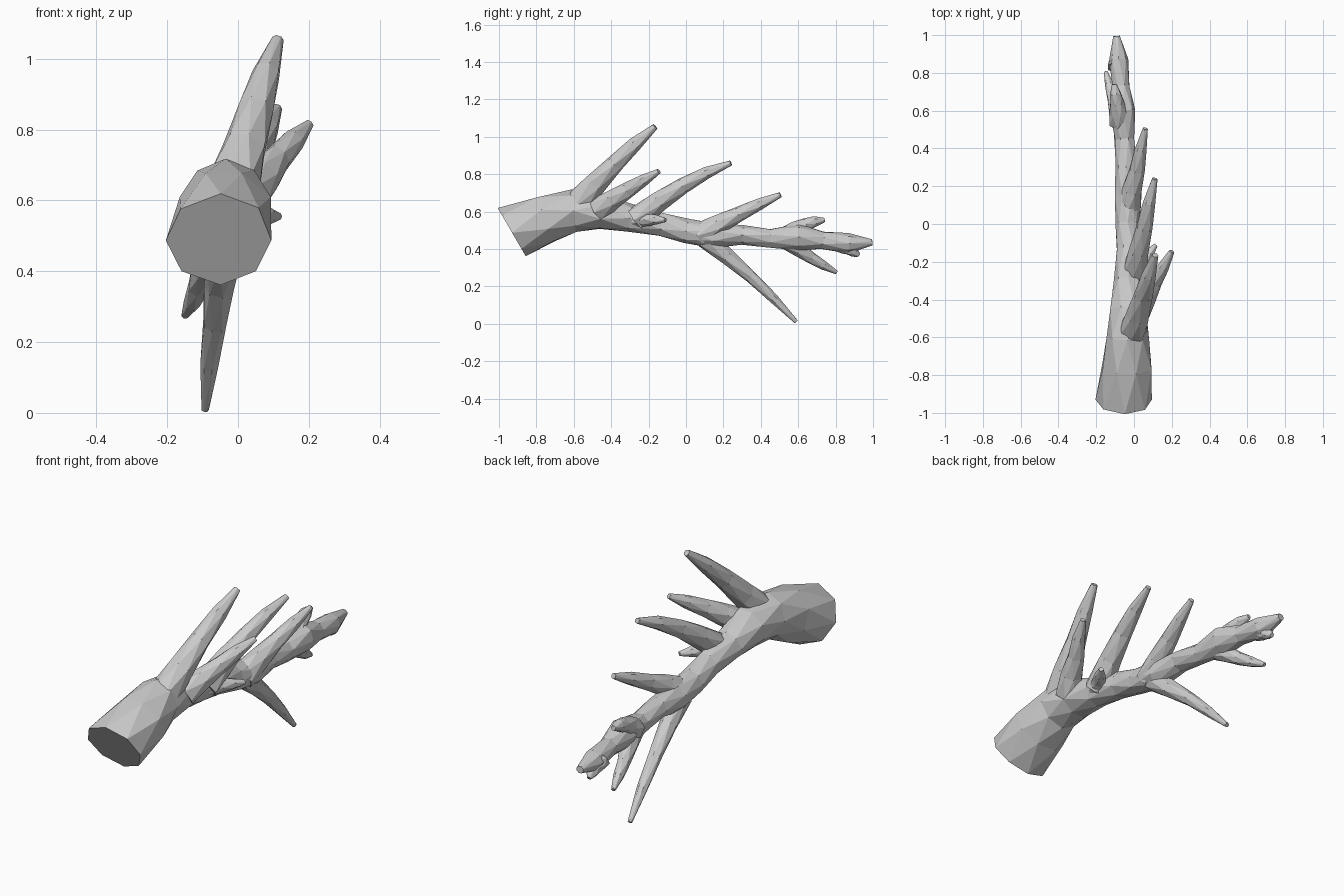
import bpy, bmesh, math, random
from mathutils import Vector

if "Cube" in bpy.data.objects:
    bpy.data.objects.remove(bpy.data.objects["Cube"])

random.seed(4)


def limb(name, centres, radii, sides, start_dir=None):
    """Faceted tube; staggered rings joined by triangles look like chiselled bark."""
    bm = bmesh.new()
    rings = []
    last = len(centres) - 1
    for i, (c, r) in enumerate(zip(centres, radii)):
        t = centres[min(i + 1, last)] - centres[max(i - 1, 0)]
        if i == 0 and start_dir:
            t = start_dir
        t = t.normalized()
        u = Vector((1, 0, 0))
        u = (u - t * u.dot(t)).normalized()
        v = t.cross(u)
        ring = []
        for k in range(sides):
            a = 2 * math.pi * (k + 0.5 * (i % 2)) / sides
            f = r * random.uniform(1.0, 1.1)
            ring.append(bm.verts.new(c + (u * math.cos(a) + v * math.sin(a)) * f))
        rings.append(ring)
    for i, (a, b) in enumerate(zip(rings, rings[1:])):
        for k in range(sides):
            n = (k + 1) % sides
            if i % 2 == 0:
                bm.faces.new((a[k], a[n], b[k]))
                bm.faces.new((a[n], b[n], b[k]))
            else:
                bm.faces.new((a[k], a[n], b[n]))
                bm.faces.new((a[k], b[n], b[k]))
    bm.faces.new(rings[0][::-1])
    bm.faces.new(rings[-1])
    bmesh.ops.recalc_face_normals(bm, faces=bm.faces)
    me = bpy.data.meshes.new(name)
    bm.to_mesh(me)
    bm.free()
    ob = bpy.data.objects.new(name, me)
    bpy.context.collection.objects.link(ob)
    return ob


def shoot(name, start, tip, r, bend):
    """Flared root, nearly even middle, short pointed tip; bowed upward by bend."""
    a, b = Vector(start), Vector(tip)
    centres = [a.lerp(b, t) + Vector((0, 0, bend * 4 * t * (1 - t)))
               for t in (0, .25, .5, .75, 1)]
    return limb(name, centres, [r * f for f in (1.4, 1.15, .9, .7, .3)], 7)


# main stem: (y, z, radius), x follows a gentle bow
stem = [(-.93, .487, .14), (-.75, .56, .132), (-.60, .605, .106), (-.45, .60, .095),
        (-.30, .565, .07), (-.13, .53, .062), (.0, .495, .062), (.15, .47, .067),
        (.30, .475, .052), (.45, .455, .05), (.60, .465, .066), (.73, .445, .047),
        (.87, .43, .05), (.995, .435, .018)]
trunk = limb("branch",
             [Vector((-.033 - .02 * y - .04 * y * y, y, z)) for y, z, r in stem],
             [r for y, z, r in stem], 8, Vector((0, .86, .5)))
# the sawn end is wider on its left
for v in trunk.data.vertices:
    if v.co.y < -.8 and v.co.x < -.05:
        v.co.x = -.05 + (v.co.x + .05) * 1.1

# side shoots, rooted inside the stem
shoots = [
    shoot("upper_shoot_1", (-.015, -.59, .63), (.112, -.165, 1.055), .053, .015),
    shoot("upper_shoot_2", (.02, -.47, .61), (.2, -.145, .815), .044, .005),
    shoot("upper_shoot_3", (0, -.27, .56), (.11, .24, .86), .046, .03),
    shoot("upper_shoot_4", (-.03, .07, .475), (.06, .505, .69), .044, .005),
    shoot("lower_shoot", (-.04, .1, .455), (-.093, .59, .01), .036, .02),
    shoot("side_stub", (-.02, -.3, .56), (.115, -.11, .555), .036, 0),
    shoot("tip_lower_twig", (-.07, .53, .45), (-.15, .805, .275), .034, -.01),
    shoot("tip_upper_twig", (-.075, .54, .465), (-.105, .74, .555), .04, .02),
    shoot("tip_fork", (-.09, .83, .43), (-.095, .925, .365), .036, 0),
]

# fuse everything into one solid
bpy.context.view_layer.objects.active = trunk
for ob in shoots:
    mod = trunk.modifiers.new(ob.name, 'BOOLEAN')
    mod.operation = 'UNION'
    mod.solver = 'EXACT'
    mod.object = ob
    bpy.ops.object.modifier_apply(modifier=mod.name)
    bpy.data.objects.remove(ob, do_unlink=True)
